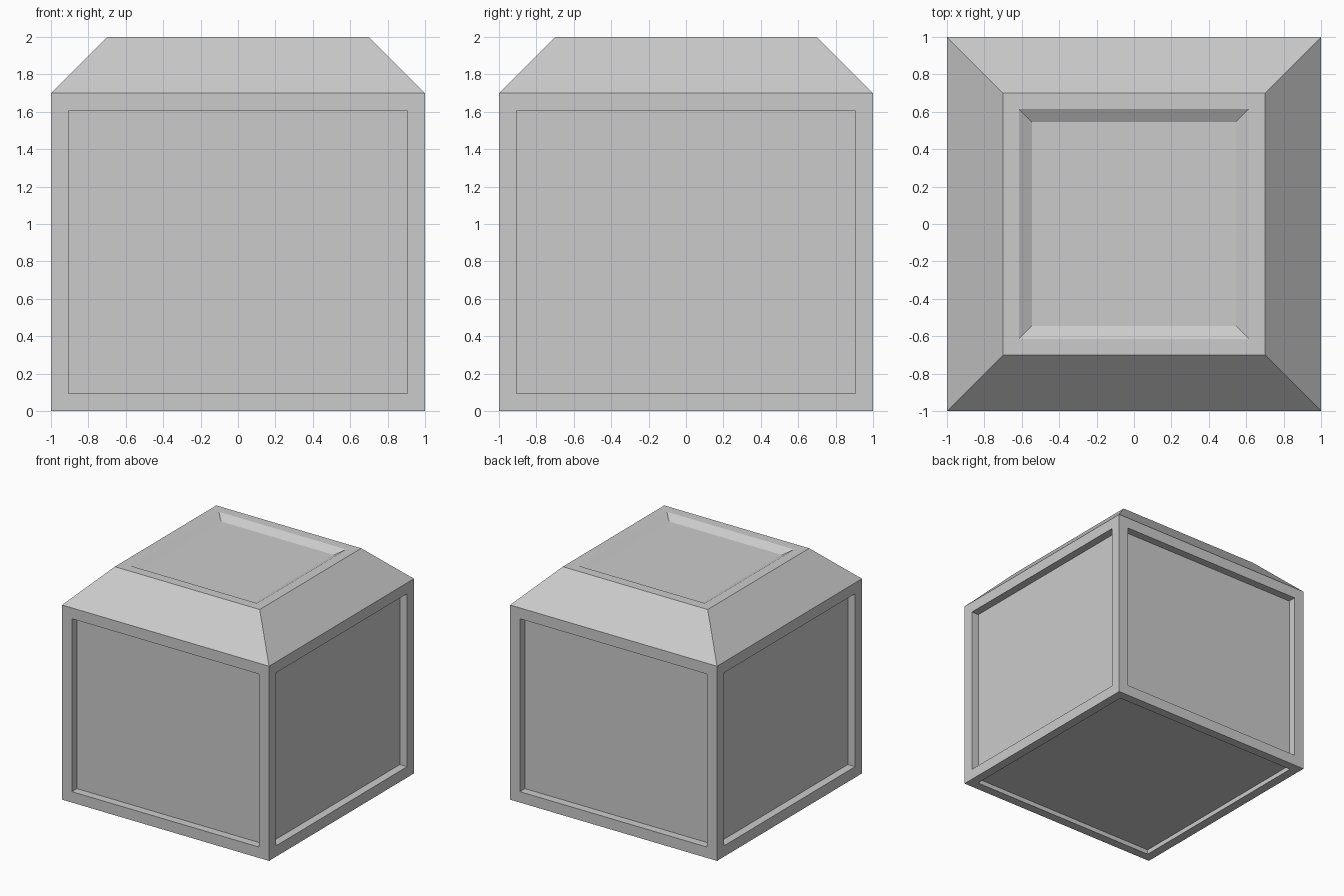
import bpy, bmesh

if "Cube" in bpy.data.objects:
    bpy.data.objects.remove(bpy.data.objects["Cube"])

bm = bmesh.new()

# Box body: square rings for base, shoulder and flat top
rings = []
for half, z in ((1.0, 0.0), (1.0, 1.7), (0.7, 2.0)):
    rings.append([bm.verts.new((sx * half, sy * half, z))
                  for sx, sy in ((-1, -1), (1, -1), (1, 1), (-1, 1))])

bottom = bm.faces.new(rings[0][::-1])
top = bm.faces.new(rings[2])
sides = []
for low, high in zip(rings, rings[1:]):
    for i in range(4):
        j = (i + 1) % 4
        face = bm.faces.new((low[i], low[j], high[j], high[i]))
        if low is rings[0]:
            sides.append(face)
bm.normal_update()


def recess(face, margin, slope, depth):
    """Leave a rim around the face, then sink the panel inside it."""
    bmesh.ops.inset_individual(bm, faces=[face], thickness=margin,
                               use_even_offset=True)
    bm.normal_update()
    normal = face.normal.copy()
    bmesh.ops.inset_individual(bm, faces=[face], thickness=slope,
                               use_even_offset=True)
    for v in face.verts:
        v.co -= normal * depth
    bm.normal_update()


# Sunken panels: straight on the sides and bottom, sloped on the top
for side in sides:
    recess(side, 0.095, 0.0, 0.07)
recess(bottom, 0.08, 0.0, 0.04)
recess(top, 0.085, 0.07, 0.04)

mesh = bpy.data.meshes.new("panelled_box")
bm.to_mesh(mesh)
bm.free()
box = bpy.data.objects.new("panelled_box", mesh)
bpy.context.collection.objects.link(box)
